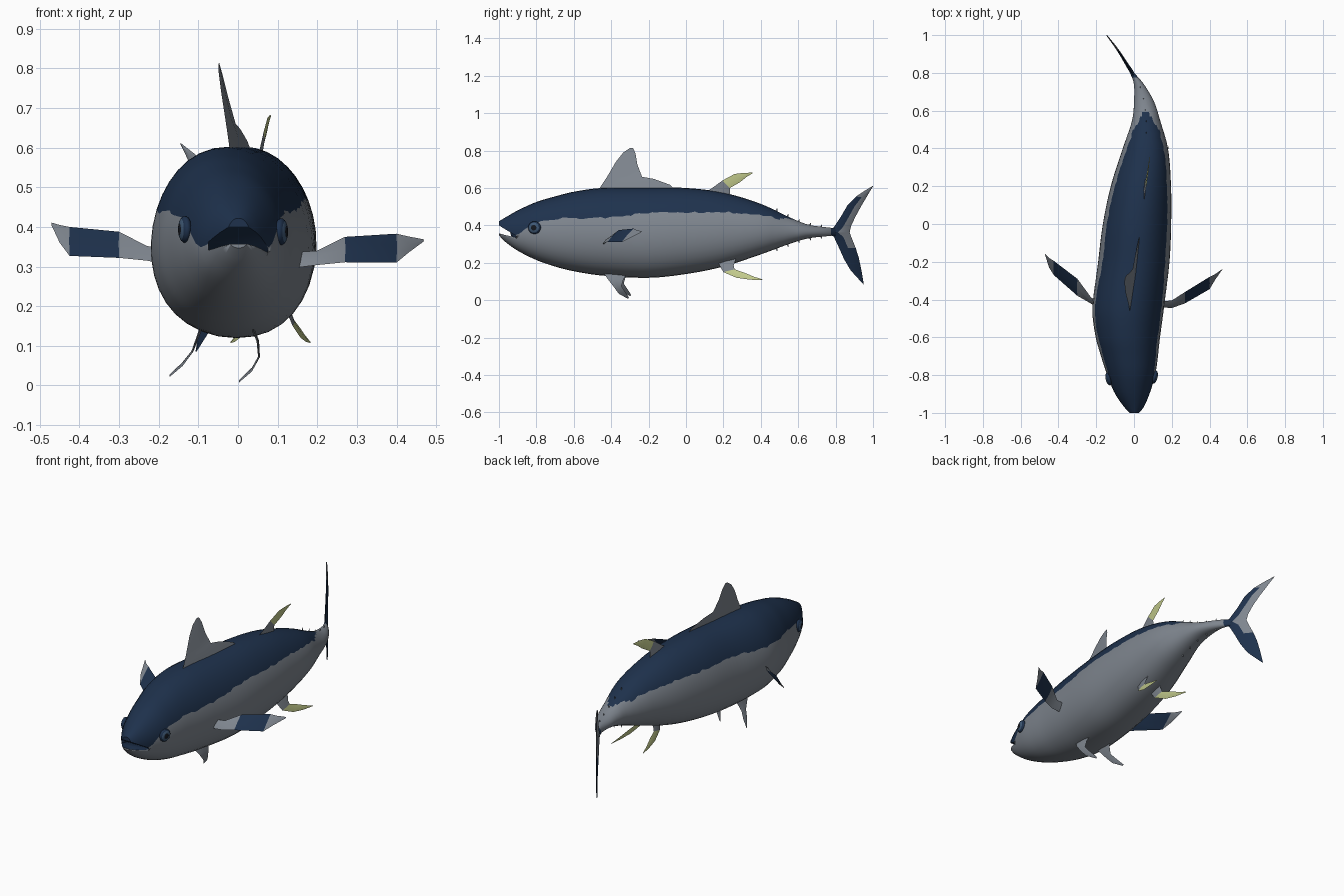
import bpy, bmesh, math, random
from mathutils import Vector

if "Cube" in bpy.data.objects:
    bpy.data.objects.remove(bpy.data.objects["Cube"])

random.seed(4)


def material(name, col):
    m = bpy.data.materials.new(name)
    m.diffuse_color = (*col, 1)
    m.use_nodes = True
    m.node_tree.nodes["Principled BSDF"].inputs["Base Color"].default_value = m.diffuse_color
    return m


MATS = [material("silver_grey", (.21, .236, .272)), material("navy_blue", (.013, .031, .073)),
        material("pale_yellow", (.54, .59, .26)), material("pupil_black", (.008, .01, .015)),
        material("iris_blue", (.05, .10, .18))]
GREY, NAVY, YELLOW, BLACK, IRIS = range(5)


def finish(name, bm, angle=40):
    bmesh.ops.recalc_face_normals(bm, faces=bm.faces[:])
    me = bpy.data.meshes.new(name)
    bm.to_mesh(me)
    bm.free()
    for m in MATS:
        me.materials.append(m)
    ob = bpy.data.objects.new(name, me)
    bpy.context.collection.objects.link(ob)
    bpy.ops.object.select_all(action='DESELECT')
    ob.select_set(True)
    bpy.context.view_layer.objects.active = ob
    bpy.ops.object.shade_smooth_by_angle(angle=math.radians(angle))
    return ob


def lookup(table, y):
    """Smooth interpolation of table rows keyed by their first value."""
    n = len(table)
    i = max(j for j in range(n - 1) if j == 0 or table[j][0] <= y)
    a, b = table[i], table[i + 1]
    p, q = table[max(i - 1, 0)], table[min(i + 2, n - 1)]
    h = b[0] - a[0]
    t = min(max((y - a[0]) / h, 0), 1)
    out = []
    for k in range(1, len(a)):
        m0 = (b[k] - p[k]) / (b[0] - p[0]) * h
        m1 = (q[k] - a[k]) / (q[0] - a[0]) * h
        out.append((2*t**3 - 3*t*t + 1)*a[k] + (t**3 - 2*t*t + t)*m0
                   + (3*t*t - 2*t**3)*b[k] + (t**3 - t*t)*m1)
    return out


# Body stations: y, left x, right x, top z, bottom z, navy edge z
BODY = [(-1.0, -.027, .03, .422, .347, .385), (-.97, -.052, .052, .44, .315, .375),
        (-.90, -.10, .082, .48, .265, .355), (-.80, -.142, .112, .525, .215, .415),
        (-.70, -.175, .127, .555, .18, .435), (-.60, -.203, .138, .58, .155, .437),
        (-.45, -.22, .158, .60, .132, .44), (-.20, -.19, .188, .602, .12, .465),
        (0, -.165, .197, .60, .14, .47), (.20, -.123, .196, .575, .18, .47),
        (.40, -.06, .18, .515, .245, .455), (.55, -.01, .138, .445, .30, .425),
        (.65, .0, .105, .405, .33, .41), (.75, -.002, .045, .39, .342, .41),
        (.82, -.031, -.019, .383, .348, .40)]
HALF, SAG = 18, .08
bm = bmesh.new()
rings = []
for i in range(81):
    y = -1 + 1.82 * i / 80
    x0, x1, zt, zb, zn = lookup(BODY, y)
    cx, w, cz, h = (x0 + x1) / 2, (x1 - x0) / 2, (zt + zb) / 2, (zt - zb) / 2
    zn += random.uniform(-.006, .006)
    # Angle from the top at which navy back meets silver flank
    t = min(max((zn - cz) / h, -.9), .97)
    edge = math.acos((-1 + math.sqrt(1 + 4 * SAG * (SAG + t))) / (2 * SAG))
    angles = [edge * k / 7 for k in range(7)]
    angles += [edge + (math.pi - edge) * k / (HALF - 7) for k in range(HALF - 7 + 1)]
    angles += [-a for a in reversed(angles[1:-1])]
    rings.append([bm.verts.new((cx + math.copysign(w * abs(math.sin(a)) ** .92, math.sin(a)), y,
                                cz + h * (math.cos(a) - SAG * math.sin(a) ** 2))) for a in angles])
N = 2 * HALF
for i in range(80):
    y = -1 + 1.82 * i / 80
    # Navy back tapers to a rounded point near the tail
    kn = 7 if y < .48 else 6 if y < .52 else 5 if y < .55 else 3 if y < .58 else 0
    for k in range(N):
        f = bm.faces.new((rings[i][k], rings[i][(k+1) % N], rings[i+1][(k+1) % N], rings[i+1][k]))
        f.material_index = NAVY if k < kn or k >= N - kn or y > .765 else GREY
bm.faces.new(rings[0])
bm.faces.new(rings[-1])
body = finish("body", bm)

# Open mouth cut as a wedge
bm = bmesh.new()
sides = [[bm.verts.new((x, y, z)) for y, z in ((-.885, .33), (-1.05, .43), (-1.05, .37), (-.96, .347))]
         for x in (-.075, .076)]
for s in sides:
    bm.faces.new(s)
for k in range(4):
    bm.faces.new((sides[0][k], sides[0][(k+1) % 4], sides[1][(k+1) % 4], sides[1][k]))
for f in bm.faces:
    f.material_index = NAVY
cutter = finish("mouth_cutter", bm)
cutter.hide_render = True
mod = body.modifiers.new("mouth", 'BOOLEAN')
mod.operation, mod.object, mod.solver = 'DIFFERENCE', cutter, 'EXACT'
bpy.context.view_layer.objects.active = body
bpy.ops.object.modifier_apply(modifier="mouth")
bpy.data.objects.remove(cutter)
# Snout tip navy above, chin tip silver below
for p in body.data.polygons:
    if p.center.y < -.995:
        p.material_index = NAVY if p.center.z > .385 else GREY


def fin(name, stations, colours, thick=.01):
    """Loft of thin lens sections; each station is (leading, trailing) point."""
    bm = bmesh.new()
    pts = [(Vector(a), Vector(b)) for a, b in stations]
    loops = []
    for i, (a, b) in enumerate(pts):
        p, q = pts[max(i - 1, 0)], pts[min(i + 1, len(pts) - 1)]
        span = (q[0] + q[1]) - (p[0] + p[1])
        n = (b - a).cross(span).normalized() * thick / 2 * (1 - .75 * i / (len(pts) - 1))
        mid = (a + b) / 2
        loops.append([bm.verts.new(v) for v in (a, mid + n, b, mid - n)])
    for i in range(len(loops) - 1):
        c = colours[min(i, len(colours) - 1)]
        c = c if isinstance(c, tuple) else (c, c)
        for k in range(4):
            f = bm.faces.new((loops[i][k], loops[i][(k+1) % 4], loops[i+1][(k+1) % 4], loops[i+1][k]))
            f.material_index = c[0] if k in (0, 3) else c[1]
    bm.faces.new(loops[0])
    bm.faces.new(loops[-1])
    return finish(name, bm, 30)


def upright(rows, place):
    """Turn (lead y, lead z, trail y, trail z) rows into 3D stations."""
    return [((place(a, b), a, b), (place(c, d), c, d)) for a, b, c, d in rows]


# Dorsal fins
def dorsal_x(y, z):
    return -.02 + .13 * (y + .45) - .23 * (z - .6)


fin("first_dorsal_fin", upright([
    (-.48, .57, -.04, .575), (-.455, .61, -.085, .617), (-.425, .655, -.17, .648),
    (-.41, .68, -.235, .66), (-.375, .74, -.26, .725), (-.335, .79, -.27, .785),
    (-.30, .813, -.283, .813)], dorsal_x), [GREY])
fin("second_dorsal_fin", upright([
    (.09, .57, .24, .54), (.14, .60, .235, .58), (.195, .64, .235, .60),
    (.26, .675, .29, .632), (.31, .681, .325, .66), (.355, .682, .354, .677)],
    lambda y, z: .05 + .12 * (z - .58) + .08 * (y - .1)), [GREY, GREY, YELLOW])

# Paired anal fins
for name, root, tip in (("right_anal_fin", .115, .182), ("left_anal_fin", .045, -.018)):
    fin(name, upright([
        (.16, .23, .27, .23), (.18, .185, .255, .185), (.20, .15, .26, .165),
        (.27, .12, .31, .148), (.34, .11, .36, .127), (.41, .107, .409, .111)],
        lambda y, z: root + (tip - root) * ((.21 - z) / .20 + (y - .18) / .46)), [GREY, GREY, YELLOW])

# Pelvic fins, both sweeping to one side
for name, xs, dy, dz in (("right_pelvic_fin", (.03, .05, .053, .035, .003), 0, 0),
                         ("left_pelvic_fin", (-.085, -.10, -.115, -.14, -.172), .012, .014)):
    rows = [(-.45, .16, -.31, .16), (-.42, .115, -.335, .11), (-.385, .07, -.345, .075),
            (-.36, .035, -.325, .045), (-.312, .008, -.305, .014)]
    fin(name, [((x, a + dy, b + dz), (x, c + dy, d + dz)) for x, (a, b, c, d) in zip(xs, rows)],
        [GREY], .008)

# Pectoral fins: rows of x, lower y, lower z, upper y, upper z
for name, rows in (
    ("right_pectoral_fin", [(.13, -.44, .295, -.41, .335), (.20, -.445, .304, -.405, .34),
                            (.27, -.42, .311, -.36, .375), (.40, -.345, .31, -.28, .383),
                            (.43, -.295, .335, -.265, .376), (.468, -.24, .363, -.238, .369)]),
    ("left_pectoral_fin", [(-.18, -.45, .305, -.43, .345), (-.23, -.42, .315, -.385, .352),
                           (-.30, -.38, .322, -.29, .388), (-.425, -.27, .327, -.195, .40),
                           (-.45, -.23, .36, -.18, .405), (-.47, -.165, .403, -.158, .411)])):
    fin(name, [((x, a, b), (x, c, d)) for x, a, b, c, d in rows], [GREY, GREY, NAVY, GREY])

# Tail fin lobes following the curve of the tail
SWEEP = [(.70, .045), (.75, .022), (.80, -.012), (.90, -.07), (1.0, -.145)]


def tail_x(y, z):
    return lookup(SWEEP, y)[0]


fin("tail_upper_lobe", upright([
    (.74, .362, .875, .362), (.79, .39, .882, .395), (.83, .45, .905, .445),
    (.865, .51, .935, .50), (.91, .555, .962, .545), (.955, .585, .982, .58),
    (.998, .611, 1.0, .609)], tail_x), [(NAVY, GREY)] * 4 + [GREY], .02)
fin("tail_lower_lobe", upright([
    (.74, .363, .875, .363), (.79, .34, .885, .335), (.818, .28, .907, .28),
    (.845, .22, .923, .23), (.88, .16, .937, .165), (.948, .085, .95, .088)],
    tail_x), [(NAVY, GREY), (NAVY, GREY), NAVY], .02)

# Tiny finlets along the tail stalk
for side, row, s in (("upper", 2, 1), ("lower", 3, -1)):
    for i in range(5):
        y = .48 + .06 * i
        v = lookup(BODY, y)
        x, z = (v[0] + v[1]) / 2, v[row]
        fin(f"{side}_finlet_{i + 1}", [((x, y - .006, z - s*.006), (x, y + .008, z - s*.008)),
            ((x, y + .006, z + s*.012), (x, y + .008, z + s*.011))], [GREY], .004)

# Eyes: navy rim, blue iris and black pupil banded outward from the head
for name, s, loc in (("right_eye", 1, (.109, -.81, .388)), ("left_eye", -1, (-.134, -.82, .394))):
    bm = bmesh.new()
    bmesh.ops.create_uvsphere(bm, u_segments=20, v_segments=14, radius=.034)
    for f in bm.faces:
        h = f.calc_center_median().z / .034
        f.material_index = BLACK if h > .85 else IRIS if h > .7 else NAVY
    for v in bm.verts:
        p = v.co.copy()
        v.co = Vector((s * (p.z * .45 + p.x * .25), p.x - p.z * .15, p.y)) + Vector(loc)
    finish(name, bm)
